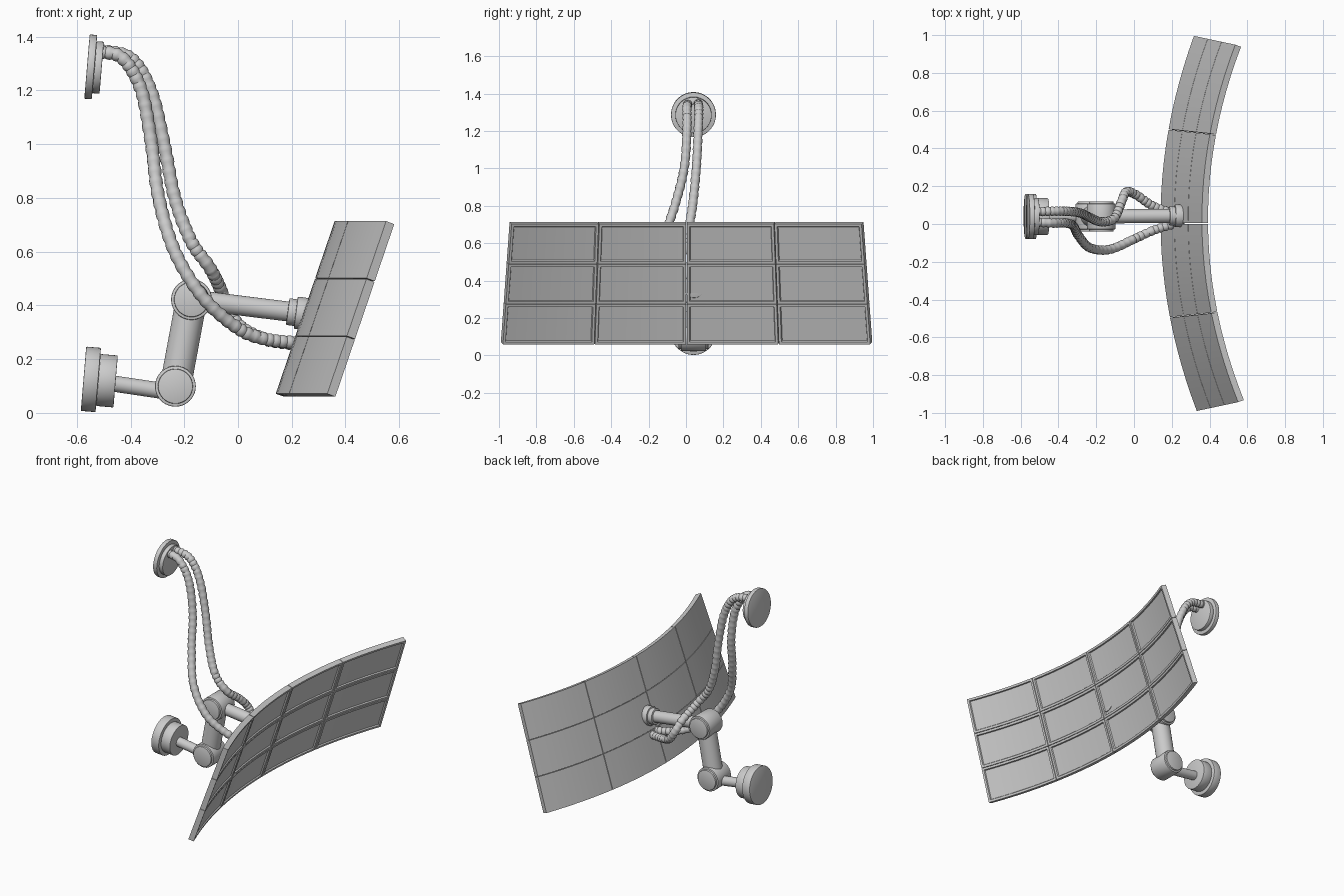
import bpy, bmesh, math
from mathutils import Vector

if "Cube" in bpy.data.objects:
    bpy.data.objects.remove(bpy.data.objects["Cube"])

YC = 0.04      # the arm and mounts sit on this line


def finish(ob, angle=35):
    bpy.ops.object.select_all(action='DESELECT')
    ob.select_set(True)
    bpy.context.view_layer.objects.active = ob
    bpy.ops.object.shade_smooth_by_angle(angle=math.radians(angle))


def rod(name, a, b, r, bevel=0.0, seg=40):
    a, b = Vector(a), Vector(b)
    bpy.ops.mesh.primitive_cylinder_add(vertices=seg, radius=r, depth=(b - a).length,
                                        location=(a + b) / 2)
    ob = bpy.context.object
    ob.name = name
    ob.rotation_euler = (b - a).to_track_quat('Z', 'Y').to_euler()
    if bevel:
        m = ob.modifiers.new("edge", 'BEVEL')
        m.width, m.segments, m.limit_method = bevel, 2, 'ANGLE'
        bpy.ops.object.modifier_apply(modifier=m.name)
    finish(ob)
    return ob


# curved, forward-leaning display: s across (-1..1), v up (0..1), d out of the back
def surf(s, v, d):
    a = math.atan(0.37 * s)
    x = 0.14 + 0.22 * v + 0.185 * s * s - 0.0075 * s
    y = s * (0.995 - 0.047 * v) + 0.003
    z = 0.07 + 0.645 * v
    return Vector((x + d * 0.946 * math.cos(a), y - d * 0.946 * math.sin(a), z - d * 0.33))


def tile(name, s0, s1, v0, v1, n=6):
    bm = bmesh.new()
    cols = []
    for i in range(n + 1):
        s = s0 + (s1 - s0) * i / n
        cols.append([bm.verts.new(surf(s, v, d))
                     for v, d in ((v0, 0), (v1, 0), (v1, 0.034), (v0, 0.034))])
    front = []
    for p, q in zip(cols, cols[1:]):
        for k in range(4):
            j = (k + 1) % 4
            f = bm.faces.new((p[k], p[j], q[j], q[k]))
            if k == 2:
                front.append(f)
    bm.faces.new(cols[0][::-1])
    bm.faces.new(cols[-1])
    bmesh.ops.recalc_face_normals(bm, faces=bm.faces[:])
    # bezel, then recessed screen
    bmesh.ops.inset_region(bm, faces=front, thickness=0.014, use_even_offset=True)
    bmesh.ops.inset_region(bm, faces=front, thickness=0.004, depth=-0.008,
                           use_even_offset=True)
    me = bpy.data.meshes.new(name)
    bm.to_mesh(me)
    bm.free()
    ob = bpy.data.objects.new(name, me)
    bpy.context.collection.objects.link(ob)
    finish(ob, 20)


for c in range(4):
    for r in range(3):
        tile(f"screen_tile_{c}_{r}", -1 + c * 0.5 + 0.002, -0.5 + c * 0.5 - 0.002,
             r / 3 + 0.002, (r + 1) / 3 - 0.002)

# wall mounts: stacked discs along a slightly drooping axis
AX = Vector((0.9965, 0, -0.084))


def mount(name, centre, t1, t2):
    c = Vector(centre)
    rod(name + "_plate", c, c + AX * t1, 0.12, 0.003, 48)
    rod(name + "_boss", c + AX * t1, c + AX * (t1 + t2), 0.097, 0.003, 48)


mount("arm_mount", (-0.575, YC, 0.127), 0.055, 0.065)
mount("hose_mount", (-0.562, YC, 1.289), 0.028, 0.027)

# articulated arm
LOW, UP, END = (-0.233, YC, 0.099), (-0.173, YC, 0.422), (0.205, YC + 0.003, 0.375)
rod("wall_rod", (-0.47, YC, 0.11), (-0.235, YC, 0.075), 0.03)
rod("lower_arm", LOW, UP, 0.058)
rod("upper_arm", UP, END, 0.037)
rod("screen_collar", (0.185, YC + 0.003, 0.377), (0.222, YC + 0.003, 0.372), 0.05, 0.004)
rod("screen_flange", (0.215, YC + 0.003, 0.373), (0.262, YC + 0.003, 0.367), 0.06, 0.004)
for name, (x, y, z) in (("lower_joint", LOW), ("upper_joint", UP)):
    rod(name, (x, y - 0.068, z), (x, y + 0.068, z), 0.076, 0.004)
    rod(name + "_cap", (x, y - 0.08, z), (x, y + 0.08, z), 0.065, 0.004)


# ribbed hoses: smooth path with alternating radius
def hose(name, pts, r=0.025):
    p = [Vector(q) for q in pts]
    p = [2 * p[0] - p[1]] + p + [2 * p[-1] - p[-2]]
    fine = []
    for a, b, c, d in zip(p, p[1:], p[2:], p[3:]):
        for i in range(30):
            t = i / 30
            fine.append(0.5 * (2 * b + (c - a) * t + (2 * a - 5 * b + 4 * c - d) * t * t
                               + (3 * b - a - 3 * c + d) * t ** 3))
    path, run = [fine[0]], 0.0
    for a, b in zip(fine, fine[1:]):
        run += (b - a).length
        if run >= 0.008:
            path.append(b)
            run = 0.0
    cu = bpy.data.curves.new(name, 'CURVE')
    cu.dimensions = '3D'
    cu.bevel_depth, cu.bevel_resolution, cu.use_fill_caps = r, 4, True
    sp = cu.splines.new('POLY')
    sp.points.add(len(path) - 1)
    for i, q in enumerate(path):
        sp.points[i].co = (*q, 1)
        sp.points[i].radius = 1.0 if i % 3 else 0.86
    ob = bpy.data.objects.new(name, cu)
    bpy.context.collection.objects.link(ob)
    bpy.ops.object.select_all(action='DESELECT')
    ob.select_set(True)
    bpy.context.view_layer.objects.active = ob
    bpy.ops.object.convert(target='MESH')
    finish(bpy.context.object)


hose("hose_near", [(-0.52, 0.01, 1.345), (-0.43, 0.005, 1.32), (-0.36, 0.005, 1.2),
                   (-0.322, -0.01, 1.0), (-0.295, -0.06, 0.8), (-0.235, -0.125, 0.6),
                   (-0.13, -0.135, 0.43), (0.0, -0.08, 0.315), (0.1, -0.035, 0.275),
                   (0.225, 0.005, 0.26)])
hose("hose_far", [(-0.52, 0.065, 1.35), (-0.4, 0.068, 1.32), (-0.325, 0.065, 1.2),
                  (-0.275, 0.055, 1.0), (-0.235, 0.035, 0.8), (-0.175, 0.012, 0.64),
                  (-0.105, 0.03, 0.54), (-0.065, 0.12, 0.46), (-0.04, 0.17, 0.39),
                  (0.01, 0.155, 0.32), (0.1, 0.095, 0.275), (0.225, 0.05, 0.255)])
